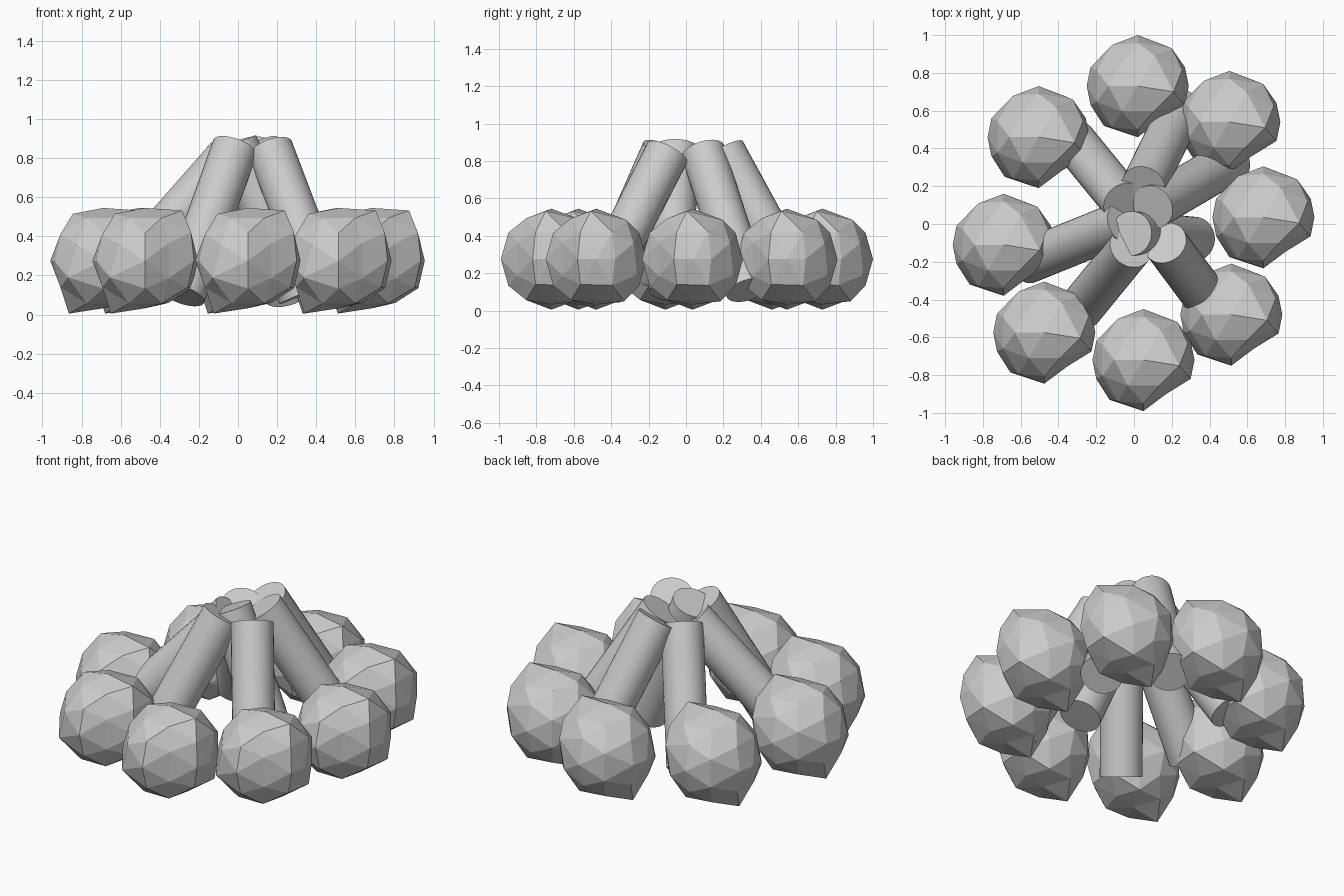
import bpy, bmesh
from mathutils import Vector

if "Cube" in bpy.data.objects:
    bpy.data.objects.remove(bpy.data.objects["Cube"])

# Stone: one faceted rock shape (a dented 80-face ball), reused around the ring
A, B = 0.5257, 0.8507
R = 0.27
bm = bmesh.new()
for s in (-1, 1):
    for k in range(3):
        ax = [0, 0, 0]
        ax[k] = s
        bm.verts.new(ax)
    for t in (-1, 1):
        for p in ((s*A, 0, t*B), (0, s*B, t*A), (s*B, t*A, 0)):
            bm.verts.new(p)
        for u in (-1, 1):
            x, y, z = s*0.309, t*0.5, u*0.809
            for p in ((x, y, z), (z, x, y), (y, z, x)):
                bm.verts.new(p)
bmesh.ops.convex_hull(bm, input=bm.verts)
dirs = [v.co.normalized() for v in bm.verts]
points = [d * R for d in dirs]
# chipped and bulging corners
dents = [(-.175, 0, -.27), (0, 0, -.243), (.19, -.03, .257), (-.155, 0, .24),
         (.12, 0, -.215), (.18, .2, .085), (-.18, -.21, -.085),
         (.25, .1, 0), (.25, -.1, 0), (-.25, .1, 0), (-.25, -.1, 0),
         (.235, .085, .145), (.235, -.085, .145), (.237, .085, -.14),
         (.12, -.18, .09), (.12, -.18, -.09), (.09, .16, .21), (.08, .15, -.225)]
for d in dents:
    v = Vector(d)
    i = max(range(len(dirs)), key=lambda n: dirs[n].dot(v))
    points[i] = v
for v, p in zip(bm.verts, points):
    v.co = p
bmesh.ops.recalc_face_normals(bm, faces=bm.faces)
stone_mesh = bpy.data.meshes.new("stone")
bm.to_mesh(stone_mesh)
bm.free()

ring = [(.02, .73), (.505, .54), (.685, .035), (.515, -.48),
        (.05, -.72), (-.475, -.575), (-.69, -.11), (-.505, .46)]
for i, (x, y) in enumerate(ring):
    ob = bpy.data.objects.new(f"stone_{i+1}", stone_mesh)
    ob.location = (x, y, .275)
    bpy.context.collection.objects.link(ob)


# Logs: cylinders leaning together, from foot to top
def log(name, foot, top, r=0.118):
    a, b = Vector(foot), Vector(top)
    bpy.ops.mesh.primitive_cylinder_add(vertices=32, radius=r, depth=(b - a).length,
                                        location=(a + b) / 2)
    ob = bpy.context.object
    ob.name = name
    ob.rotation_euler = (b - a).to_track_quat('Z', 'Y').to_euler()
    bpy.ops.object.shade_smooth_by_angle()


logs = [((-.32, .44, .14), (-.05, .11, .81)),
        ((.25, .61, .10), (.05, .20, .85)),
        ((.51, .33, .11), (.10, .09, .85)),
        ((.32, -.08, .10), (-.015, -.05, .87)),
        ((.44, -.47, .12), (.165, -.10, .845)),
        ((-.285, -.45, .10), (-.015, -.12, .855)),
        ((-.57, -.20, .21), (-.05, .01, .80))]
for i, (f, t) in enumerate(logs):
    log(f"log_{i+1}", f, t)
